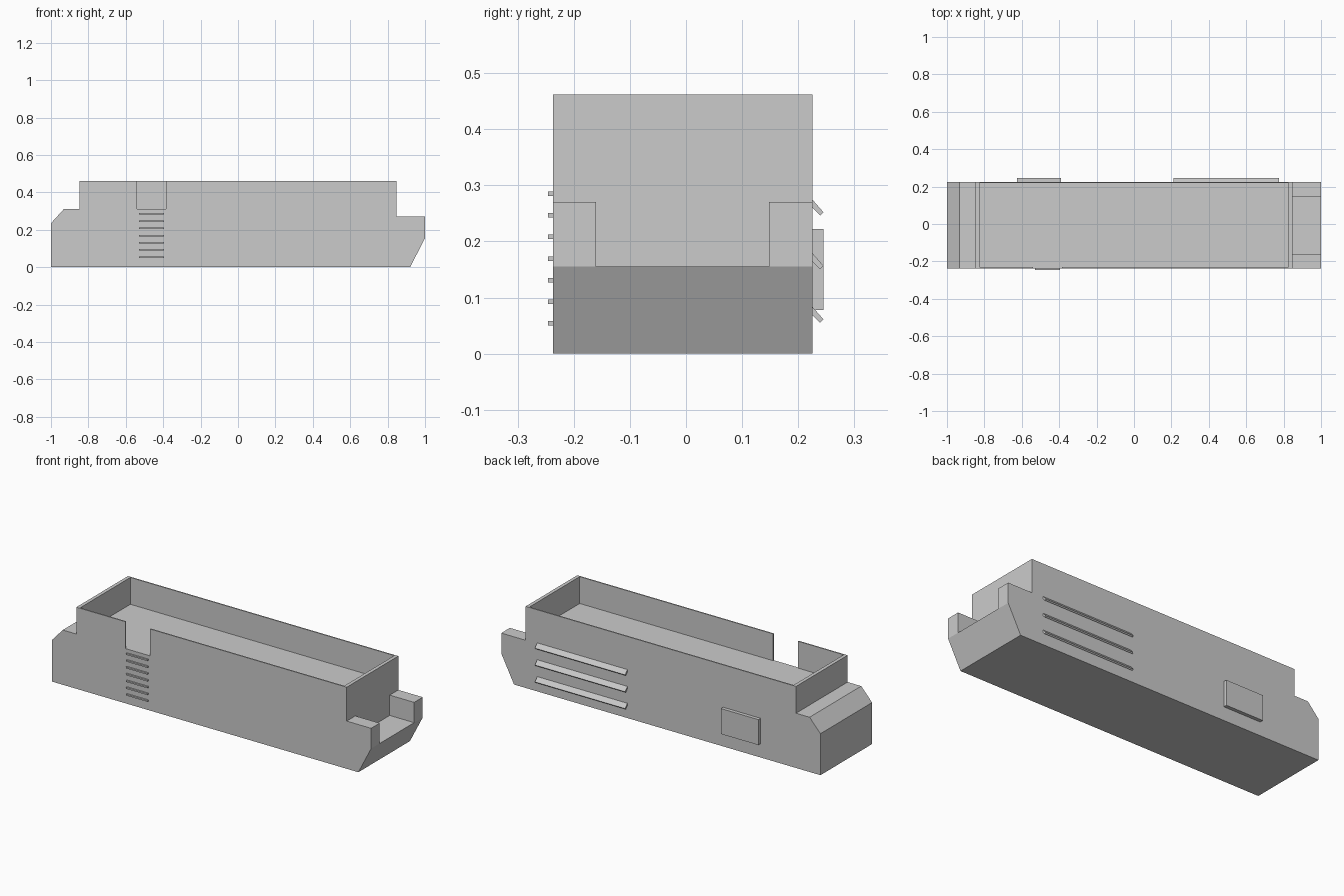
import bpy
import bmesh
from mathutils import Vector

cube = bpy.data.objects.get("Cube")
if cube:
    bpy.data.objects.remove(cube, do_unlink=True)

grey = bpy.data.materials.new("plain_grey")
grey.use_nodes = True
COLOUR = (0.6, 0.6, 0.6, 1)
grey.diffuse_color = COLOUR
grey.node_tree.nodes["Principled BSDF"].inputs["Base Color"].default_value = COLOUR


def prism(name, profile, axis, start, end):
    """Extrude a flat profile along one axis; the profile uses the other two axes in order."""
    bm = bmesh.new()
    verts = []
    for p in profile:
        co = list(p)
        co.insert(axis, start)
        verts.append(bm.verts.new(co))
    face = bm.faces.new(verts)
    moved = bmesh.ops.extrude_face_region(bm, geom=[face])["geom"]
    shift = Vector((0, 0, 0))
    shift[axis] = end - start
    bmesh.ops.translate(bm, vec=shift, verts=[g for g in moved if isinstance(g, bmesh.types.BMVert)])
    bmesh.ops.recalc_face_normals(bm, faces=bm.faces)
    mesh = bpy.data.meshes.new(name)
    bm.to_mesh(mesh)
    bm.free()
    mesh.materials.append(grey)
    obj = bpy.data.objects.new(name, mesh)
    bpy.context.collection.objects.link(obj)
    return obj


def box(name, x, y, z):
    return prism(name, [(x[0], y[0]), (x[1], y[0]), (x[1], y[1]), (x[0], y[1])], 2, *z)


def carve(obj, cutter):
    cutter.hide_render = True
    mod = obj.modifiers.new("cut", "BOOLEAN")
    mod.operation = "DIFFERENCE"
    mod.solver = "EXACT"
    mod.object = cutter
    bpy.context.view_layer.objects.active = obj
    bpy.ops.object.modifier_apply(modifier=mod.name)
    bpy.data.objects.remove(cutter, do_unlink=True)


FRONT, BACK = -0.237, 0.225
WALL_END, TOP, FLOOR = 0.847, 0.462, 0.31

# Hull: side silhouette extruded across the width
side = [(-1, 0), (0.92, 0), (1, 0.155), (1, 0.27), (WALL_END, 0.27), (WALL_END, TOP),
        (-WALL_END, TOP), (-WALL_END, FLOOR), (-0.932, FLOOR), (-1, 0.235)]
hull = prism("hull", side, 1, FRONT, BACK)

# Open tray with a gap in the front wall
ix, fy, by = 0.827, FRONT + 0.007, BACK - 0.007
gap = (-0.54, -0.385)
tray = [(-ix, fy), (gap[0], fy), (gap[0], FRONT - 0.1), (gap[1], FRONT - 0.1), (gap[1], fy),
        (ix, fy), (ix, by), (-ix, by)]
carve(hull, prism("tray_cutter", tray, 2, FLOOR, 0.6))

# Recess between the two cheeks of the sloped end
carve(hull, box("end_cutter", (WALL_END, 1.1), (-0.16, 0.148), (0.155, 0.4)))

# Ladder of thin rungs below the gap
for i in range(7):
    z = 0.054 + i * 0.0385
    box(f"rung_{i + 1}", (-0.53, -0.395), (FRONT - 0.009, FRONT + 0.002), (z - 0.004, z + 0.004))

# Slanted louvres on the back
for i in range(3):
    z = 0.084 + i * 0.0955
    slat = [(BACK - 0.002, z + 0.002), (0.245, z - 0.023), (0.239, z - 0.029), (BACK - 0.002, z - 0.013)]
    prism(f"louvre_{i + 1}", slat, 0, 0.21, 0.775)

# Raised panel on the back
box("back_panel", (-0.625, -0.39), (BACK - 0.002, 0.245), (0.078, 0.222))
